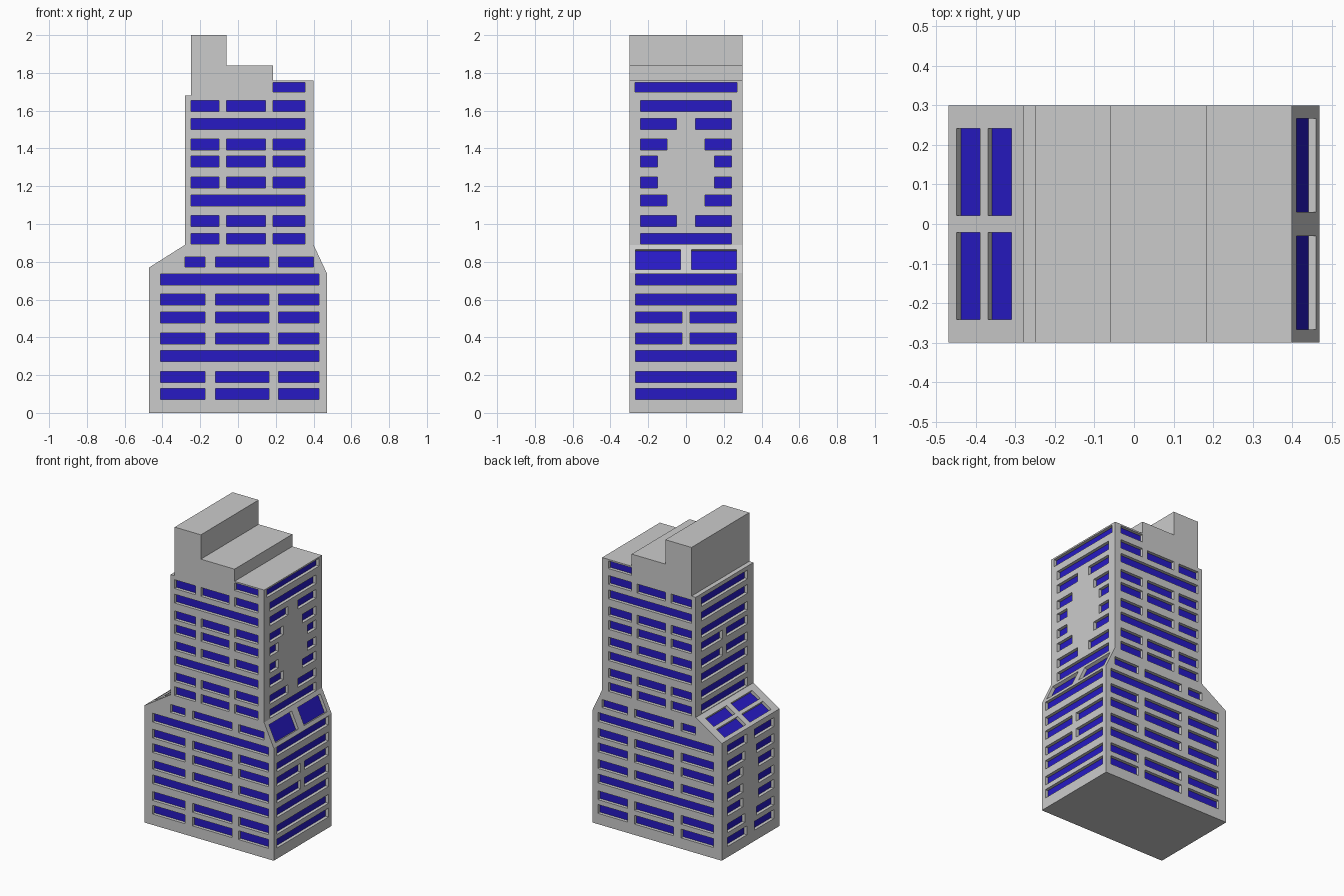
import bpy, bmesh
from mathutils import Vector

if "Cube" in bpy.data.objects:
    bpy.data.objects.remove(bpy.data.objects["Cube"])

DEPTH = 0.022          # window recess depth
X, Y, Z = Vector((1, 0, 0)), Vector((0, 1, 0)), Vector((0, 0, 1))


def make_object(name, bm):
    bmesh.ops.recalc_face_normals(bm, faces=bm.faces)
    mesh = bpy.data.meshes.new(name)
    bm.to_mesh(mesh)
    bm.free()
    ob = bpy.data.objects.new(name, mesh)
    bpy.context.collection.objects.link(ob)
    return ob


# Tower body: stepped outline extruded from front to back
outline = [(-0.47, 0), (0.47, 0), (0.47, 0.74), (0.40, 0.89), (0.40, 1.76),
           (0.185, 1.76), (0.185, 1.84), (-0.06, 1.84), (-0.06, 2.0), (-0.25, 2.0),
           (-0.25, 1.68), (-0.28, 1.68), (-0.28, 0.89), (-0.47, 0.77)]
bm = bmesh.new()
face = bm.faces.new([bm.verts.new((x, -0.3, z)) for x, z in outline])
ext = bmesh.ops.extrude_face_region(bm, geom=[face])
bmesh.ops.translate(bm, vec=(0, 0.6, 0),
                    verts=[v for v in ext["geom"] if isinstance(v, bmesh.types.BMVert)])
body = make_object("tower_body", bm)

cut_bm, pane_bm = bmesh.new(), bmesh.new()


def slab(bm, origin, u, v, rect, lo, hi):
    """Box on a wall plane: rect = (u0, u1, v0, v1), from lo to hi along the normal."""
    n = u.cross(v)
    u0, u1, v0, v1 = rect
    ring = [(u0, v0), (u1, v0), (u1, v1), (u0, v1)]
    a, b = [[bm.verts.new(origin + u * p + v * q + n * h) for p, q in ring] for h in (lo, hi)]
    bm.faces.new(a[::-1])
    bm.faces.new(b)
    for i in range(4):
        j = (i + 1) % 4
        bm.faces.new((a[i], a[j], b[j], b[i]))


def window(origin, u, v, rect):
    slab(cut_bm, origin, u, v, rect, -DEPTH, 0.01)
    slab(pane_bm, origin, u, v, rect, -DEPTH - 0.004, -DEPTH + 0.001)


def row(origin, u, z, spans, h=0.058):
    for a, b in spans:
        window(origin, u, Z, (a, b, z - h / 2, z + h / 2))


def split(edge, gap):
    """Full strip, or two pieces either side of a central gap."""
    return [(-edge, -gap), (gap, edge)] if gap else [(-edge, edge)]


LOW = [0.10, 0.19, 0.30, 0.395, 0.505, 0.60, 0.705]
HIGH = [0.922, 1.015, 1.125, 1.22, 1.33, 1.42, 1.53, 1.625]

# Front and back windows
low3 = [(-0.41, -0.175), (-0.12, 0.165), (0.215, 0.43)]
mid3 = [(-0.28, -0.175), (-0.12, 0.165), (0.215, 0.40)]
high3 = [(-0.25, -0.10), (-0.06, 0.145), (0.185, 0.355)]
for origin, u in ((-0.3 * Y, X), (0.3 * Y, -X)):
    def facade(z, spans, h=0.058):
        row(origin, u, z, spans if u.x > 0 else [(-b, -a) for a, b in spans], h)
    for z in LOW:
        facade(z, [(-0.41, 0.43)] if z in (0.30, 0.705) else low3)
    facade(0.80, mid3, 0.053)
    for z in HIGH:
        facade(z, [(-0.25, 0.355)] if z in (1.125, 1.53) else high3)
    facade(1.725, high3[2:], 0.05)

# Right side windows, with the oval blank area
for z, gap in zip(LOW, (0, 0, 0, 0.02, 0.02, 0, 0)):
    row(0.47 * X, Y, z, split(0.268, gap))
for z, gap in zip(HIGH, (0, 0.05, 0.10, 0.15, 0.15, 0.10, 0.05, 0)):
    row(0.40 * X, Y, z, split(0.24, gap))
row(0.40 * X, Y, 1.725, split(0.27, 0), 0.05)

# Left side windows
for z, gap in zip(LOW, (0.04, 0.06, 0.08, 0.08, 0.08, 0.06, 0.04)):
    row(-0.47 * X, -Y, z, split(0.24, gap))
for z, gap in zip(HIGH, (0, 0, 0, 0.02, 0.02, 0, 0, 0)):
    row(-0.28 * X, -Y, z, split(0.24, gap))

# Skylights on the sloping shoulders
for a, b in split(0.267, 0.03):
    window(Vector((0.47, 0, 0.74)), Y, Vector((-0.07, 0, 0.15)).normalized(), (a, b, 0.022, 0.138))
for a, b in split(0.242, 0.022):
    for v0 in (0.024, 0.118):
        window(Vector((-0.47, 0, 0.77)), -Y, Vector((0.19, 0, 0.12)).normalized(),
               (a, b, v0, v0 + 0.071))

# Cut the recesses into the body
cutter = make_object("window_cutter", cut_bm)
cutter.hide_render = True
mod = body.modifiers.new("window_recesses", 'BOOLEAN')
mod.operation = 'DIFFERENCE'
mod.solver = 'EXACT'
mod.object = cutter
bpy.context.view_layer.objects.active = body
bpy.ops.object.modifier_apply(modifier=mod.name)
bpy.data.objects.remove(cutter)

# Blue glass at the bottom of each recess
panes = make_object("window_panes", pane_bm)
glass = bpy.data.materials.new("blue_glass")
glass.diffuse_color = (0.02, 0.01, 0.55, 1)
glass.use_nodes = True
glass.node_tree.nodes["Principled BSDF"].inputs["Base Color"].default_value = glass.diffuse_color
panes.data.materials.append(glass)
